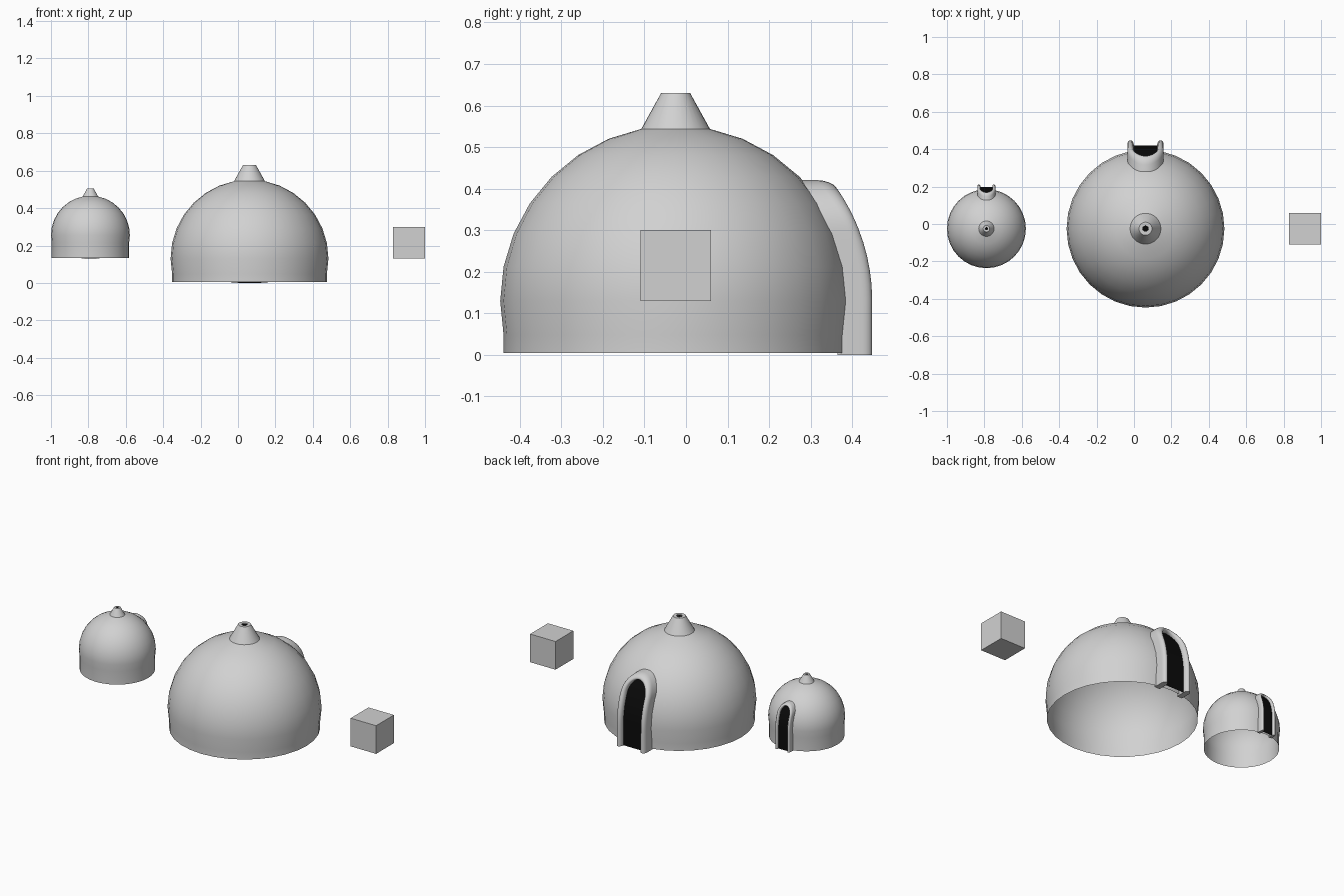
import bpy, bmesh, math

if "Cube" in bpy.data.objects:
    bpy.data.objects.remove(bpy.data.objects["Cube"])


def material(name, colour):
    m = bpy.data.materials.new(name)
    m.diffuse_color = (*colour, 1)
    m.use_nodes = True
    m.node_tree.nodes["Principled BSDF"].inputs["Base Color"].default_value = m.diffuse_color
    return m


GREY = material("pale grey plaster", (0.64, 0.64, 0.64))
BLACK = material("black opening", (0.003, 0.003, 0.003))


def finish(bm, name, mat, smooth=35):
    mesh = bpy.data.meshes.new(name)
    bm.to_mesh(mesh)
    bm.free()
    obj = bpy.data.objects.new(name, mesh)
    bpy.context.collection.objects.link(obj)
    mesh.materials.append(mat)
    if smooth:
        bpy.ops.object.select_all(action='DESELECT')
        obj.select_set(True)
        bpy.context.view_layer.objects.active = obj
        bpy.ops.object.shade_smooth_by_angle(angle=math.radians(smooth))
    return obj


def lathe(name, profile, centre, mat, sides=32, cap_end=False):
    """Turn (radius, z) points, listed bottom to top, about a vertical axis."""
    bm = bmesh.new()
    rings = []
    for r, z in profile:
        rings.append([bm.verts.new((centre[0] + r * math.cos(2 * math.pi * i / sides),
                                    centre[1] + r * math.sin(2 * math.pi * i / sides), z))
                      for i in range(sides)])
    for a, b in zip(rings, rings[1:]):
        for i in range(sides):
            j = (i + 1) % sides
            bm.faces.new((a[i], a[j], b[j], b[i]))
    if cap_end:
        bm.faces.new(rings[-1])
    return finish(bm, name, mat)


def hut(prefix, centre, s, floor):
    """Domed hut; centre is the middle of its sphere, s its scale."""
    cx, cy, cz = centre
    R = 0.422 * s
    step = math.radians(11.25)

    # Dome shell, open underneath, with a short straight wall
    dome = [(R * math.cos(step), floor + 0.005 * s)]
    dome += [(R * math.cos(k * step), cz + R * math.sin(k * step)) for k in range(-1, 8)]
    lathe(prefix + "_dome", dome, centre, GREY)

    # Chimney cone with a small smoke hole
    top = cz + 0.5 * s
    lathe(prefix + "_chimney",
          [(0.0825 * s, dome[-1][1]), (0.035 * s, top), (0.016 * s, top), (0.016 * s, top - 0.02 * s)],
          centre, GREY)
    lathe(prefix + "_smoke_hole", [(0.016 * s, top - 0.006 * s), (0.0155 * s, top - 0.005 * s)],
          centre, BLACK, cap_end=True)

    # The doorway hugs the dome: depth follows the sphere above its middle
    def place(x, z, radius):
        h = max(0, z - cz)
        return (cx + x, cy + math.sqrt(radius * radius - h * h), z)

    w = 0.080 * s
    spring = cz + 0.175 * s
    crown = 0.098 * s
    path = []   # x, z, outward normal
    for k in range(9):
        path.append((w, floor + (spring - floor) * k / 9, 1, 0))
    for k in range(21):
        a = math.pi * k / 20
        nx, nz = crown * math.cos(a), w * math.sin(a)
        n = math.hypot(nx, nz)
        path.append((w * math.cos(a), spring + crown * math.sin(a), nx / n, nz / n))
    path += [(-x, z, -nx, nz) for x, z, nx, nz in reversed(path[:9])]

    # Rounded door surround swept along the arch
    half = 0.0175 * s
    section = [(half, 0.39 * s)]
    for k in range(9):
        a = math.pi * k / 8
        section.append((half * math.cos(a), (0.448 + 0.025 * math.sin(a)) * s))
    section.append((-half, 0.39 * s))
    bm = bmesh.new()
    rings = [[bm.verts.new(place(x + u * nx, z + u * nz, r)) for u, r in section]
             for x, z, nx, nz in path]
    m = len(section)
    for a, b in zip(rings, rings[1:]):
        for i in range(m):
            j = (i + 1) % m
            bm.faces.new((a[i], b[i], b[j], a[j]))
    bm.faces.new(rings[0])
    bm.faces.new(rings[-1])
    bmesh.ops.recalc_face_normals(bm, faces=bm.faces)
    finish(bm, prefix + "_door_surround", GREY, 50)

    # Black doorway filling the arch
    bm = bmesh.new()
    rows = [[bm.verts.new(place(sx * x, z, 0.445 * s)) for sx in (1, -1)]
            for x, z, _, _ in path[:19]]
    for a, b in zip(rows, rows[1:]):
        bm.faces.new((a[0], a[1], b[1], b[0]))
    finish(bm, prefix + "_doorway", BLACK)


hut("large_hut", (0.0615, -0.025, 0.13), 1.0, 0.0)
hut("small_hut", (-0.789, -0.025, 0.255), 0.5, 0.131)

# Loose cube
bm = bmesh.new()
bmesh.ops.create_cube(bm, size=0.17)
bmesh.ops.translate(bm, verts=bm.verts, vec=(0.915, -0.025, 0.215))
finish(bm, "cube_block", GREY, 0)
